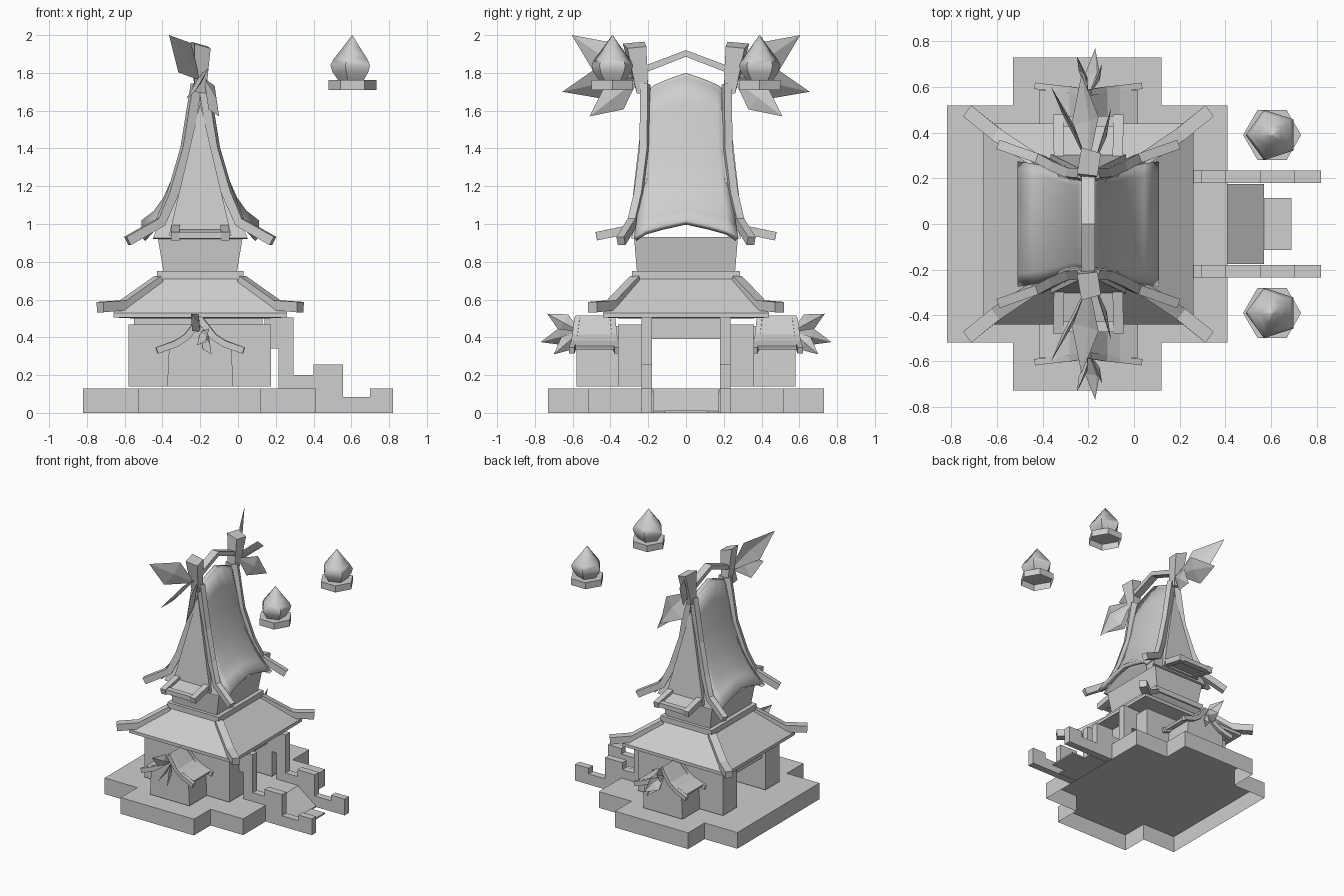
import bpy, bmesh, math
from mathutils import Vector

if "Cube" in bpy.data.objects:
    bpy.data.objects.remove(bpy.data.objects["Cube"])

stone = bpy.data.materials.new("plain_grey")
stone.use_nodes = True
stone.diffuse_color = (0.62, 0.62, 0.62, 1)
stone.node_tree.nodes["Principled BSDF"].inputs["Base Color"].default_value = (0.62, 0.62, 0.62, 1)

AXIS = -0.2                       # x of the tower centre
ONE = [(1, 1)]
SIDES_X = [(1, 1), (-1, 1)]
SIDES_Y = [(1, 1), (1, -1)]
CORNERS = [(1, 1), (-1, 1), (1, -1), (-1, -1)]


def build(name, verts, faces, copies=ONE, cx=AXIS, smooth=False, thick=0, solid=True):
    """Make a mesh object once for every mirrored copy."""
    for i, (sx, sy) in enumerate(copies):
        bm = bmesh.new()
        vs = [bm.verts.new((v[0] * sx + cx, v[1] * sy, v[2])) for v in verts]
        for f in faces:
            bm.faces.new([vs[k] for k in f])
        if solid:
            bmesh.ops.recalc_face_normals(bm, faces=bm.faces[:])
        elif sx * sy < 0:
            bmesh.ops.reverse_faces(bm, faces=bm.faces[:])
        me = bpy.data.meshes.new(name)
        bm.to_mesh(me)
        bm.free()
        me.materials.append(stone)
        ob = bpy.data.objects.new(name if i == 0 else f"{name}_{i + 1}", me)
        bpy.context.collection.objects.link(ob)
        for p in me.polygons:
            p.use_smooth = smooth
        if smooth:
            me.set_sharp_from_angle(angle=math.radians(60))
        if thick:
            mod = ob.modifiers.new("thickness", 'SOLIDIFY')
            mod.thickness, mod.offset = thick, -1


def rings(name, sections, caps=(True, True), **kw):
    """Skin a list of equal closed outlines."""
    n = len(sections[0])
    verts = [p for s in sections for p in s]
    faces = [(r * n + i, r * n + (i + 1) % n, (r + 1) * n + (i + 1) % n, (r + 1) * n + i)
             for r in range(len(sections) - 1) for i in range(n)]
    if caps[0]:
        faces.append(tuple(reversed(range(n))))
    if caps[1]:
        faces.append(tuple(range(len(verts) - n, len(verts))))
    build(name, verts, faces, **kw)


def tiers(name, levels, **kw):
    """Stacked centred rectangles: (half x, half y, z)."""
    rings(name, [[(-x, -y, z), (x, -y, z), (x, y, z), (-x, y, z)] for x, y, z in levels], **kw)


def box(name, x0, x1, y0, y1, z0, z1, **kw):
    rings(name, [[(x0, y0, z), (x1, y0, z), (x1, y1, z), (x0, y1, z)] for z in (z0, z1)], **kw)


def prism(name, outline, y0, y1, **kw):
    """Outline in x and z pushed along y."""
    rings(name, [[(x, y, z) for x, z in outline] for y in (y0, y1)], **kw)


def beam(name, path, w, h, **kw):
    """Square bar swept along a path."""
    pts = [Vector(p) for p in path]
    d = pts[-1] - pts[0]
    side = Vector((-d.y, d.x, 0)).normalized()
    secs = []
    for i, p in enumerate(pts):
        t = (pts[min(i + 1, len(pts) - 1)] - pts[max(i - 1, 0)]).normalized()
        up = t.cross(side).normalized()
        secs.append([p + side * a * w / 2 + up * b * h / 2
                     for a, b in ((-1, -1), (1, -1), (1, 1), (-1, 1))])
    rings(name, secs, **kw)


def sheet(name, grid, **kw):
    """Open surface through rows of points."""
    n = len(grid[0])
    faces = [(r * n + c, (r + 1) * n + c, (r + 1) * n + c + 1, r * n + c + 1)
             for r in range(len(grid) - 1) for c in range(n - 1)]
    build(name, [p for row in grid for p in row], faces, solid=False, **kw)


def leaf(name, root, tip, half, twist=0.35):
    """Folded blade, widest past its middle."""
    a, b = Vector(root), Vector(tip)
    d = b - a
    w = Vector((0, -d.z, d.y)).normalized() * half
    w.x = half * twist
    m = a.lerp(b, 0.5)
    fold = Vector((0.02, 0, 0))
    build(name, [a, m + w, b, m - w, m + fold], [(0, 4, 1), (1, 4, 2), (2, 4, 3), (3, 4, 0)],
          copies=SIDES_Y, solid=False)


# Cross-shaped terrace, open underneath
plan = [(-.62, -.52), (-.33, -.52), (-.33, -.73), (.32, -.73), (.32, -.52), (.61, -.52),
        (.61, .52), (.32, .52), (.32, .73), (-.33, .73), (-.33, .52), (-.62, .52)]
rings("terrace", [[(x, y, z) for x, y in plan] for z in (0, .13)], caps=(False, True))

# Entrance ramp, landing and stepped railings
prism("entrance_ramp", [(.41, 0), (.41, .13), (.57, 0.01), (.57, 0)], -.175, .175, cx=0)
box("entrance_landing", .57, .69, -.115, .115, 0, .012, cx=0)
rail = [(.14, .505), (.295, .505), (.295, .2), (.4, .2), (.4, .255), (.555, .255), (.555, .085),
        (.7, .085), (.7, .13), (.82, .13), (.82, 0), (.41, 0), (.41, .13), (.215, .13),
        (.215, .34), (.14, .34)]
prism("stepped_railing", rail, .18, .235, cx=0, copies=SIDES_Y)

# Ground floor: two side blocks with a passage between
box("hall_block", -.38, .375, .18, .36, .14, .467, copies=SIDES_Y)
box("passage_lintel", -.35, .33, -.18, .18, .39, .51)

# Lower roof, band and upper room
tiers("lower_roof", [(.35, .34, .5), (.46, .44, .505), (.46, .44, .53), (.23, .275, .71)])
beam("lower_roof_rib", [(.215, .265, .70), (.40, .39, .57), (.53, .495, .56)], .06, .055,
     copies=CORNERS)
tiers("roof_band", [(.228, .285, .71), (.228, .285, .752)])
tiers("upper_room", [(.195, .26, .75), (.225, .275, .93)])

# Tall concave roof: half width, half depth, edge height, crown height
rows = [(.012, .215, 1.69, .11), (.045, .21, 1.55, .10), (.075, .212, 1.4, .09), (.125, .23, 1.22, .08),
        (.195, .255, 1.07, .07), (.245, .265, 1.0, .07), (.31, .275, .93, .09)]
crown = [(-1, 0), (-.8, .4), (-.45, .7), (0, 1), (.45, .7), (.8, .4), (1, 0)]
sheet("tall_roof_slope", [[(x, y * t, z + a * f) for t, f in crown] for x, y, z, a in rows],
      copies=SIDES_X, smooth=True, thick=.03)
ends = [(.02, .21, 1.7), (.08, .207, 1.4), (.15, .235, 1.16), (.2, .26, 1.05), (.25, .29, .925)]
sheet("tall_roof_end", [[(x, y, z), (-x, y, z)] for x, y, z in ends], copies=SIDES_Y, thick=.02)
build("end_panel", [(0, .225, 1.64), (-.165, .305, .94), (.165, .305, .94),
                    (0, .2, 1.64), (-.165, .27, .94), (.165, .27, .94)],
      [(0, 1, 2), (3, 5, 4), (0, 3, 4, 1), (1, 4, 5, 2), (2, 5, 3, 0)], copies=SIDES_Y)
beam("tall_roof_rib", [(.02, .215, 1.74), (.075, .218, 1.4), (.145, .248, 1.16), (.21, .283, 1.01),
                       (.385, .345, .91)], .042, .05, copies=CORNERS)

# Awning trays under the roof ends
beam("awning_side", [(.128, .26, .98), (.132, .475, .935)], .045, .045, copies=CORNERS)
beam("awning_front", [(-.12, .45, .94), (.12, .45, .94)], .045, .035, copies=SIDES_Y)
beam("awning_floor", [(0, .26, .972), (0, .45, .932)], .24, .015, copies=SIDES_Y)

# Ridge bar and leaning finial posts
beam("ridge_bar", [(0, -.23, 1.815), (0, 0, 1.903), (0, .23, 1.815)], .06, .035)
rings("finial_post", [[(-.03, .2, 1.70), (.03, .2, 1.69), (.03, .26, 1.69), (-.03, .26, 1.70)],
                      [(-.05, .22, 1.965), (.04, .21, 1.94), (.055, .31, 1.93), (-.03, .335, 1.955)]],
      copies=SIDES_Y)
leaf("finial_leaf_top", (0, .26, 1.76), (-.165, .605, 2.0), .095)
leaf("finial_leaf_middle", (0, .25, 1.79), (-.03, .655, 1.70), .085, .7)
leaf("finial_leaf_low", (.02, .25, 1.77), (.1, .51, 1.57), .08, .2)

# Side porches with flared gable roofs
prism("porch", [(-.175, .14), (.175, .14), (.165, .345), (.07, .385), (0, .46), (-.07, .385),
                (-.165, .345)], .35, .58, copies=SIDES_Y)
gable = [(-.21, .335), (-.13, .365), (-.07, .40), (0, .495), (.07, .40), (.13, .365), (.21, .335)]
sheet("porch_roof", [[(x, y, z) for x, z in gable] for y in (.38, .585)], copies=SIDES_Y, thick=.02)
for label, y, lean in (("outer", .575, .03), ("inner", .39, -.025)):
    for s in (-1, 1):
        beam(f"porch_{label}_barge", [(0, y, .495), (s * .07, y + lean * .4, .405),
                                      (s * .13, y + lean * .6, .365), (s * .23, y + lean, .33)],
             .028, .035, copies=SIDES_Y)
leaf("porch_leaf_top", (0, .56, .43), (-.05, .735, .525), .05)
leaf("porch_leaf_middle", (0, .56, .43), (.03, .77, .375), .045, .7)
leaf("porch_leaf_low", (0, .56, .43), (.06, .70, .31), .045)


# Floating lanterns: hollow six-sided tray with a five-sided bulb
def ngon(n, r, z, turn):
    return [(r * math.cos(turn + i * math.tau / n), .39 + r * math.sin(turn + i * math.tau / n), z)
            for i in range(n)]


rings("lantern_tray", [ngon(6, .127, z, 0) for z in (1.71, 1.762)], caps=(False, True),
      copies=SIDES_Y, cx=.605)
bulb = [(.075, 1.762), (.105, 1.805), (.116, 1.84), (.1, 1.872), (.05, 1.935), (.003, 1.998)]
rings("lantern_bulb", [ngon(5, r, z, math.pi) for r, z in bulb], copies=SIDES_Y, cx=.605, smooth=True)
